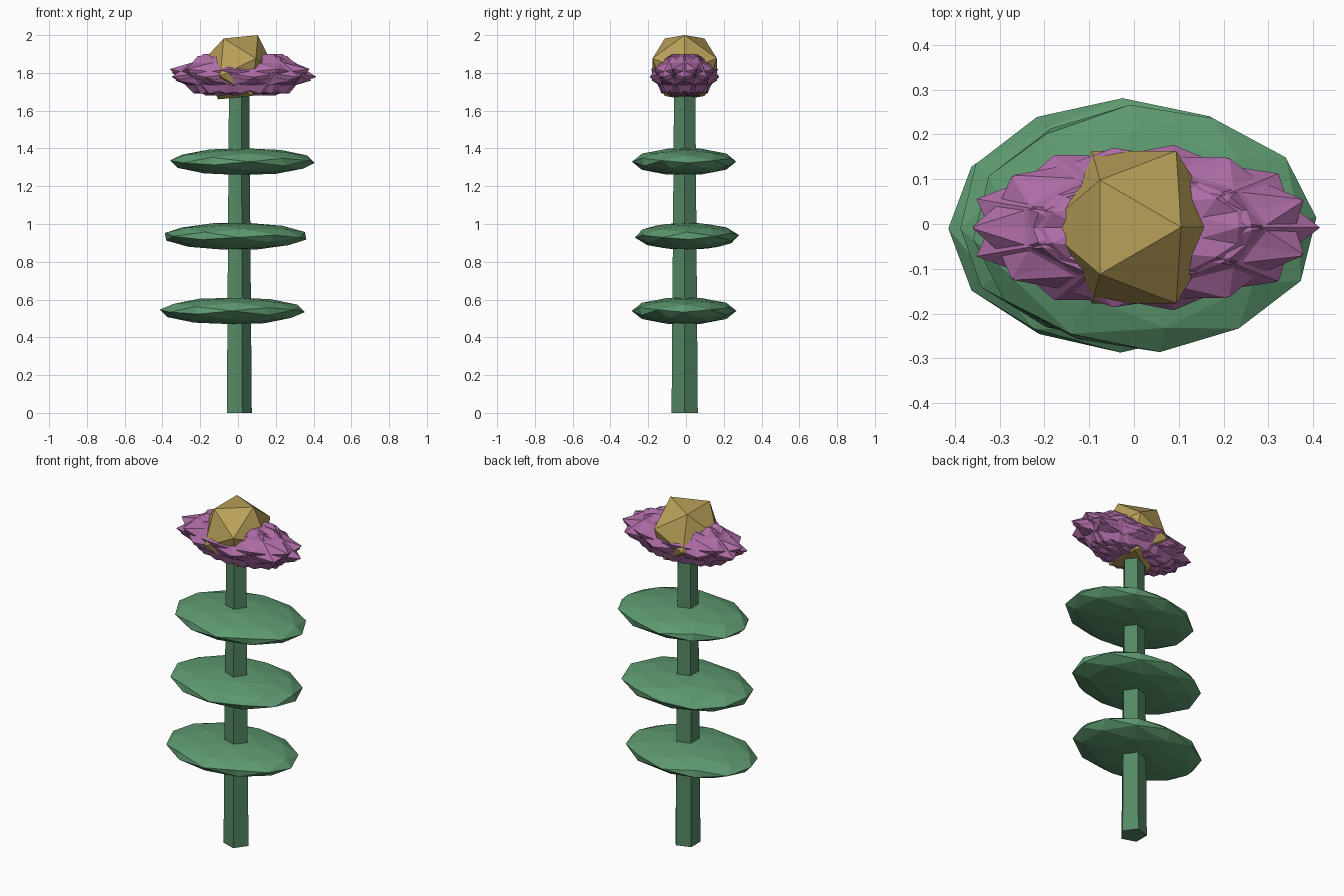
import bpy, math
from mathutils import Matrix

if "Cube" in bpy.data.objects:
    bpy.data.objects.remove(bpy.data.objects["Cube"])


def material(name, rgb):
    m = bpy.data.materials.new(name)
    m.diffuse_color = (*rgb, 1)
    m.use_nodes = True
    m.node_tree.nodes["Principled BSDF"].inputs["Base Color"].default_value = m.diffuse_color
    return m


stem_mat = material("stem_green", (0.09, 0.25, 0.13))
leaf_mat = material("leaf_green", (0.11, 0.32, 0.16))
petal_mat = material("petal_purple", (0.42, 0.15, 0.38))
gold_mat = material("centre_gold", (0.48, 0.35, 0.10))


def blob(name, detail, turn, size, loc, mat):
    """Icosphere with an edge on top, turned about z and then squashed."""
    bpy.ops.mesh.primitive_ico_sphere_add(subdivisions=detail, radius=1)
    ob = bpy.context.object
    ob.name = name
    ob.data.transform(Matrix.Translation(loc)
                      @ Matrix.Diagonal((*size, 1))
                      @ Matrix.Rotation(math.radians(turn), 4, 'Z')
                      @ Matrix.Rotation(math.atan2(0.5257, 0.8507), 4, 'Y'))
    ob.data.materials.append(mat)
    return ob


# Five-sided tapering stem
bpy.ops.mesh.primitive_cone_add(vertices=5, radius1=0.073, radius2=0.059,
                                depth=1.75, location=(0, -0.007, 0.875),
                                rotation=(0, 0, -math.pi / 2))
stem = bpy.context.object
stem.name = "stem"
stem.data.materials.append(stem_mat)

# Three flat leaf discs
for i, (x, y, z, turn) in enumerate([(-0.03, -0.01, 0.54, 0),
                                     (-0.013, 0.005, 0.935, 122),
                                     (0.024, -0.01, 1.33, 5)]):
    blob(f"leaf_{i + 1}", 2, turn, (0.386, 0.277, 0.073), (x, y, z), leaf_mat)

# Overlapping petals, each turned a step further
N = 9
for i in range(N):
    a = 2 * math.pi * i / N
    loc = (0.02 + 0.012 * math.cos(a), -0.008 + 0.006 * math.sin(a), 1.79)
    blob(f"petal_{i + 1}", 1, math.degrees(a), (0.385, 0.182, 0.13), loc, petal_mat)

# Flower centre
blob("flower_centre", 1, 0, (0.2, 0.2, 0.2), (0, -0.007, 1.83), gold_mat)
